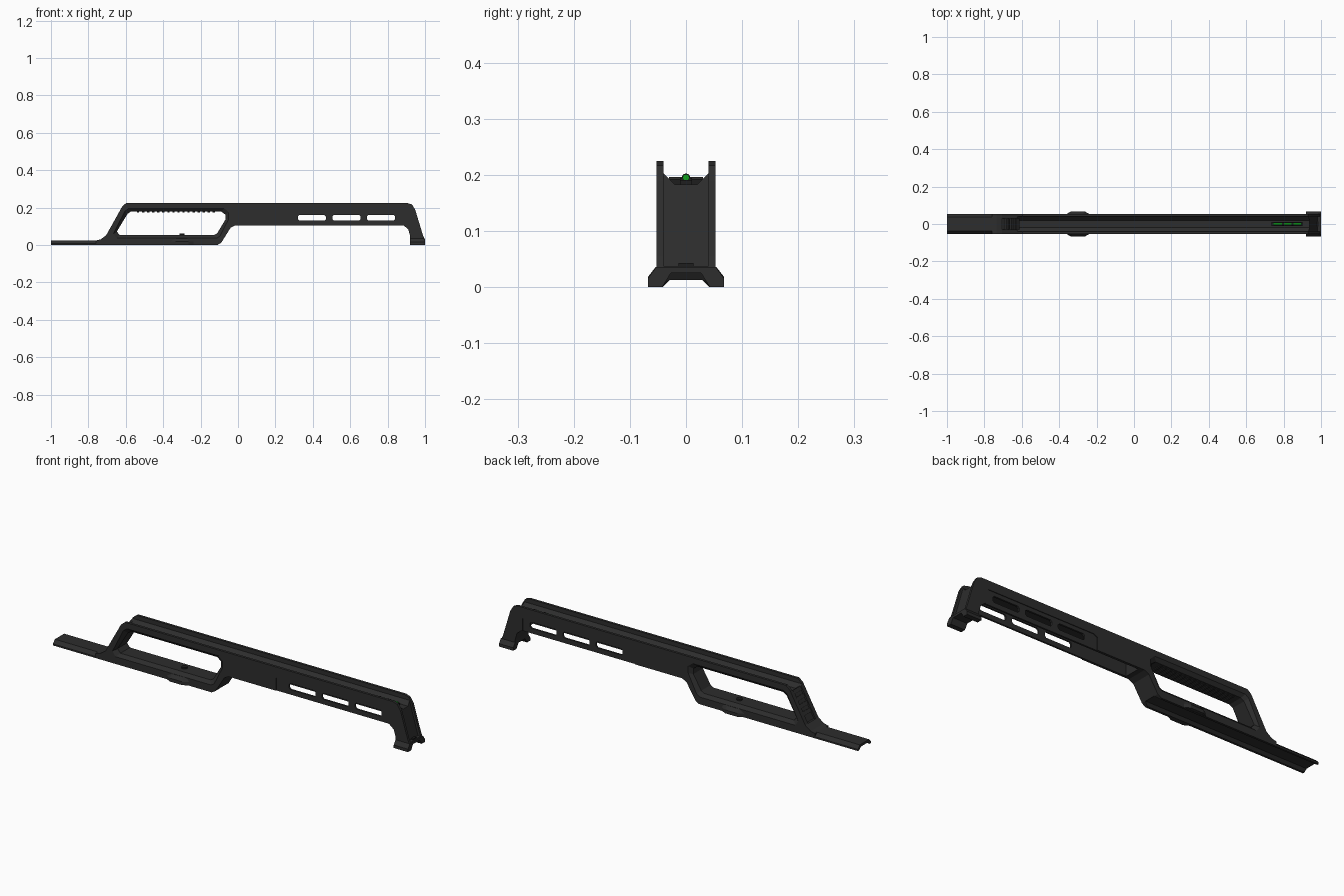
import bpy, bmesh, math
from mathutils import Vector

if "Cube" in bpy.data.objects:
    bpy.data.objects.remove(bpy.data.objects["Cube"])


def material(name, rgb):
    m = bpy.data.materials.new(name)
    m.diffuse_color = (*rgb, 1)
    m.use_nodes = True
    m.node_tree.nodes["Principled BSDF"].inputs["Base Color"].default_value = m.diffuse_color
    return m


GREY = material("dark grey", (0.026, 0.026, 0.026))
BLACK = material("near black", (0.013, 0.013, 0.013))
GREEN = material("fibre green", (0.005, 0.36, 0.012))


def prism(name, pts, axis, a, b, mat=GREY, pts2=None):
    """Extrude a 2D profile from a to b along an axis; pts2 gives a loft."""
    def place(p, t):
        return {'x': (t, p[0], p[1]), 'y': (p[0], t, p[1]), 'z': (p[0], p[1], t)}[axis]
    bm = bmesh.new()
    lo = [bm.verts.new(place(p, a)) for p in pts]
    hi = [bm.verts.new(place(p, b)) for p in (pts2 or pts)]
    n = len(pts)
    bm.faces.new(lo)
    bm.faces.new(hi)
    for i in range(n):
        bm.faces.new((lo[i], lo[(i + 1) % n], hi[(i + 1) % n], hi[i]))
    bmesh.ops.recalc_face_normals(bm, faces=bm.faces)
    me = bpy.data.meshes.new(name)
    bm.to_mesh(me)
    bm.free()
    me.materials.append(mat)
    ob = bpy.data.objects.new(name, me)
    bpy.context.collection.objects.link(ob)
    return ob


def box(name, x0, x1, y0, y1, z0, z1, mat=GREY):
    return prism(name, [(x0, y0), (x1, y0), (x1, y1), (x0, y1)], 'z', z0, z1, mat)


def rod(name, x0, x1, z, r, mat, n=12):
    pts = [(r * math.cos(2 * math.pi * i / n), z + r * math.sin(2 * math.pi * i / n)) for i in range(n)]
    return prism(name, pts, 'x', x0, x1, mat)


def cut(ob, cutter):
    m = ob.modifiers.new("cut", 'BOOLEAN')
    m.operation = 'DIFFERENCE'
    m.solver = 'EXACT'
    m.object = cutter
    cutter.hide_render = True
    bpy.context.view_layer.objects.active = ob
    bpy.ops.object.modifier_apply(modifier=m.name)
    bpy.data.objects.remove(cutter)


def sym(half):
    """Mirror a half profile (y > 0) across y = 0."""
    return half + [(-y, z) for y, z in reversed(half)]


# Main body silhouette: handle, long shroud and front post
W = 0.053
outline = [(-0.76, 0), (-0.76, 0.024), (-0.735, 0.03), (-0.705, 0.052), (-0.618, 0.208), (-0.597, 0.225),
           (0.905, 0.225), (0.93, 0.217), (0.947, 0.19), (0.988, 0.055), (0.998, 0.03), (0.998, 0),
           (0.92, 0), (0.92, 0.05), (0.91, 0.085), (0.885, 0.105), (-0.015, 0.105),
           (-0.04, 0.092), (-0.09, 0.012), (-0.11, 0)]
body = prism("main_body", outline, 'y', -W, W)

# Carry handle window with chamfered rims
hole = [(-0.632, 0.053), (-0.648, 0.072), (-0.59, 0.168), (-0.572, 0.179), (-0.09, 0.179),
        (-0.068, 0.163), (-0.068, 0.135), (-0.112, 0.062), (-0.128, 0.053)]
cut(body, prism("window_cutter", hole, 'y', -0.1, 0.1))
wide = [(-0.36 + (x + 0.36) * 1.065, 0.116 + (z - 0.116) * 1.27) for x, z in hole]
for s in (-1, 1):
    cut(body, prism("rim_cutter", hole, 'y', s * 0.038, s * 0.0535, GREY, wide))

# Sighting groove along the top, mounting channel underneath
cut(body, prism("groove_cutter", sym([(0.02, 0.1825), (0.0405, 0.203), (0.0405, 0.3)]), 'x', -1.1, 1.1))
cut(body, prism("channel_cutter", sym([(0.045, -0.003), (0.029, 0.013)]), 'x', -1.1, 0.5))
cut(body, prism("foot_cutter", sym([(0.043, -0.001), (0.027, 0.025)]), 'x', 0.6, 1.1))

# Hollow shroud, open below
cut(body, box("hollow_cutter", 0.01, 0.905, -0.0405, 0.0405, 0.03, 0.17))

# Shallow side panels and the three through slots
panel = [(0.25, 0.09), (0.25, 0.168), (0.27, 0.18), (0.865, 0.18), (0.88, 0.168), (0.88, 0.09)]
for s in (-1, 1):
    cut(body, prism("panel_cutter", panel, 'y', s * 0.0495, s * 0.1))
c = 0.008
for x in (0.32, 0.505, 0.69):
    x1, z0, z1 = x + 0.15, 0.13, 0.161
    cut(body, prism("slot_cutter", [(x + c, z0), (x1 - c, z0), (x1, z0 + c), (x1, z1 - c), (x1 - c, z1),
                                    (x + c, z1), (x, z1 - c), (x, z0 + c)], 'y', -0.1, 0.1))

# Recessed faces of the front post and rear strut
cut(body, prism("post_cutter", [(0.935, 0.195), (0.98, 0.038), (1.1, 0.038), (1.1, 0.3), (0.9, 0.3)],
                'y', -0.0403, 0.0403))
cut(body, prism("strut_cutter", [(-0.695, 0.052), (-0.605, 0.213), (-0.65, 0.26), (-0.8, 0.052)],
                'y', -0.03, 0.03))

# Rear mounting rail, an open trapezoid channel
prism("rear_rail", sym([(0.043, 0), (0.053, 0), (0.053, 0.008), (0.037, 0.025)])[:4]
      + [(-0.037, 0.025), (-0.053, 0.008), (-0.053, 0), (-0.043, 0), (-0.029, 0.013), (0.029, 0.013)],
      'x', -1.0, -0.74)

# Flared front foot
flare = [(0.043, 0), (0.068, 0), (0.068, 0.015), (0.053, 0.036)]
prism("front_foot", flare + [(-y, z) for y, z in reversed(flare)] + [(-0.027, 0.025), (0.027, 0.025)],
      'x', 0.92, 1.0)
box("post_lip", 0.97, 0.99, -0.013, 0.013, 0.036, 0.043, BLACK)

# Clamp bulges on both sides with the cross pin on top
for s in (-1, 1):
    low = [(-0.375, s * 0.046), (-0.335, s * 0.068), (-0.265, s * 0.068), (-0.225, s * 0.046)]
    top = [(-0.365, s * 0.046), (-0.33, s * 0.054), (-0.27, s * 0.054), (-0.235, s * 0.046)]
    prism("clamp_bulge", low, 'z', 0.001, 0.018)
    prism("clamp_bulge_top", low, 'z', 0.018, 0.036, GREY, top)
pin = [(-0.3 + 0.014 * math.cos(math.pi * i / 6), 0.014 * math.sin(math.pi * i / 6)) for i in range(12)]
prism("clamp_pin", pin, 'z', 0.045, 0.061, BLACK)

# Grip ribs under the handle and on the rear strut
for i in range(16):
    x = -0.54 + i * 0.027
    box("handle_rib", x, x + 0.012, -0.03, 0.03, 0.175, 0.181)
for i in range(4):
    x, z = -0.677 + i * 0.018, 0.084 + i * 0.032
    prism("strut_rib", [(x - 0.006, z), (x + 0.004, z + 0.016), (x + 0.012, z + 0.012), (x + 0.003, z - 0.004)],
          'y', -0.03, 0.03)

# Fibre sight: holder, collars and green rods
box("sight_holder", 0.735, 0.9, -0.0105, 0.0105, 0.178, 0.191, BLACK)
for x in (0.738, 0.79, 0.842):
    box("sight_collar", x, x + 0.011, -0.0105, 0.0105, 0.19, 0.1945, BLACK)
rod("sight_fibre", 0.745, 0.895, 0.195, 0.0062, GREEN)
for x in (0.79, 0.842):
    rod("fibre_band", x, x + 0.011, 0.195, 0.0075, BLACK)
